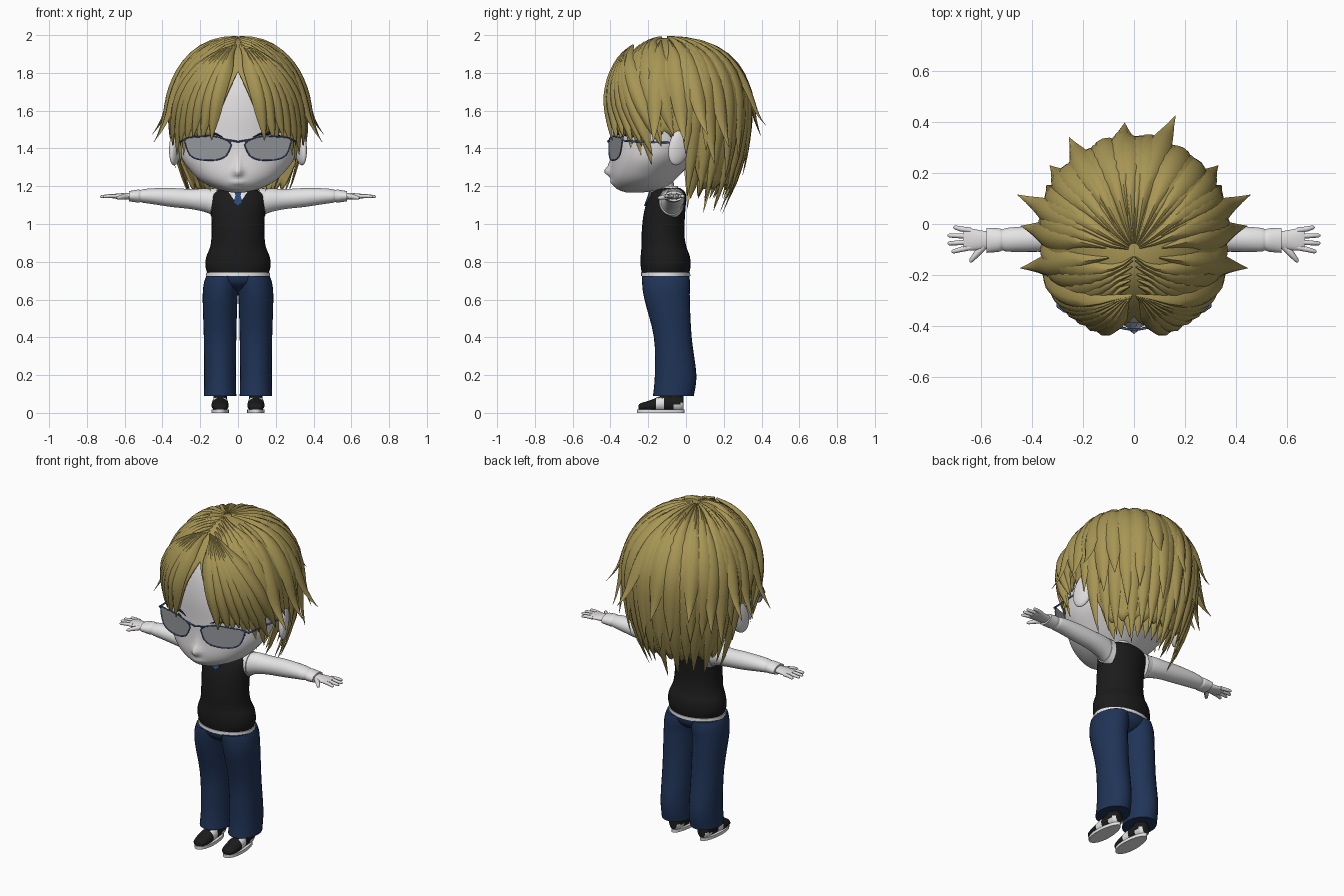
import bpy, bmesh, math, random
from mathutils import Vector, Matrix

if "Cube" in bpy.data.objects:
    bpy.data.objects.remove(bpy.data.objects["Cube"])
random.seed(4)


def material(name, *rgb):
    m = bpy.data.materials.new(name)
    m.use_nodes = True
    m.diffuse_color = (*rgb, 1)
    m.node_tree.nodes["Principled BSDF"].inputs["Base Color"].default_value = (*rgb, 1)
    return m


SKIN = material("pale skin", .74, .72, .72)
WHITE = material("white cloth", .78, .78, .78)
HAIR = material("dark blond", .39, .305, .09)
DENIM = material("navy denim", .014, .034, .095)
BLACK = material("black cloth", .011, .011, .011)
FRAME = material("blue metal", .06, .12, .3)
LENS = material("grey lens", .3, .31, .33)
TIE = material("blue silk", .025, .065, .19)


def finish(name, bm, mats, mirror=False, rule=None, angle=50):
    """Turn a bmesh into a smooth-shaded object, optionally mirrored in x."""
    bmesh.ops.recalc_face_normals(bm, faces=bm.faces)
    me = bpy.data.meshes.new(name)
    bm.to_mesh(me)
    bm.free()
    ob = bpy.data.objects.new(name, me)
    bpy.context.collection.objects.link(ob)
    for m in mats:
        me.materials.append(m)
    if rule:
        for p in me.polygons:
            p.material_index = rule(p.center)
    if mirror:
        ob.modifiers.new("mirror", 'MIRROR')
    bpy.ops.object.select_all(action='DESELECT')
    ob.select_set(True)
    bpy.context.view_layer.objects.active = ob
    bpy.ops.object.shade_smooth_by_angle(angle=math.radians(angle))
    return ob


def skin_rings(bm, rings, closed=False):
    """Bridge rings of points with quads and cap the ends."""
    vs = [[bm.verts.new(p) for p in r] for r in rings]
    n = len(vs[0])
    for a, b in zip(vs, vs[1:] + vs[:1] if closed else vs[1:]):
        for i in range(n):
            j = (i + 1) % n
            bm.faces.new((a[i], a[j], b[j], b[i]))
    if not closed:
        bm.faces.new(vs[0])
        bm.faces.new(vs[-1])


def spline(rows, steps=4):
    """Catmull-Rom resampling of parameter rows."""
    rows = [Vector(r) for r in rows]
    out = []
    for i in range(len(rows) - 1):
        a, b, c, d = rows[max(i - 1, 0)], rows[i], rows[i + 1], rows[min(i + 2, len(rows) - 1)]
        for k in range(steps):
            t = k / steps
            out.append(b + (c - a) * (t / 2) + (a * 2 - b * 5 + c * 4 - d) * (t * t / 2)
                       + (b * 3 - a - c * 3 + d) * (t ** 3 / 2))
    return out + [rows[-1]]


def loft(name, rows, mats, axis='Z', sides=28, **kw):
    """Rows are (height, centre a, radius a, centre b, radius b) along an axis."""
    bm, rings = bmesh.new(), []
    for h, a, ra, b, rb in spline(rows):
        ring = []
        for i in range(sides):
            t = math.tau * i / sides
            u, v = a + ra * math.cos(t), b + rb * math.sin(t)
            ring.append({'Z': (u, v, h), 'X': (h, u, v), 'Y': (u, h, v)}[axis])
        rings.append(ring)
    skin_rings(bm, rings)
    return finish(name, bm, mats, **kw)


def tube(bm, pts, radii, closed=False, sides=8):
    pts = [Vector(p) for p in pts]
    n, rings = len(pts), []
    for i, p in enumerate(pts):
        a = pts[i - 1] if closed or i else p
        b = pts[(i + 1) % n] if closed or i < n - 1 else p
        q = (b - a).to_track_quat('Z', 'Y')
        r = radii[i] if isinstance(radii, (list, tuple)) else radii
        rings.append([p + q @ Vector((r * math.cos(k * math.tau / sides), r * math.sin(k * math.tau / sides), 0))
                      for k in range(sides)])
    skin_rings(bm, rings, closed)


def ball(name, loc, scale, mat, rot=(0, 0, 0)):
    bm = bmesh.new()
    m = Matrix.LocRotScale(Vector(loc), Matrix.Rotation(rot[2], 3, 'Z') @ Matrix.Rotation(rot[0], 3, 'X'), Vector(scale))
    bmesh.ops.create_uvsphere(bm, u_segments=24, v_segments=14, radius=1, matrix=m)
    return finish(name, bm, [mat], True)


# Head, with nose and lips pushed out of the face
head = loft("head", [(1.168, 0, .04, -.27, .05), (1.185, 0, .11, -.24, .125), (1.22, 0, .185, -.23, .158),
                     (1.27, 0, .242, -.21, .187), (1.35, 0, .298, -.17, .222), (1.45, 0, .317, -.125, .263),
                     (1.6, 0, .325, -.075, .31), (1.75, 0, .29, -.06, .29), (1.88, 0, .19, -.06, .19),
                     (1.95, 0, .04, -.06, .04)], [SKIN], sides=112)
for v in head.data.vertices:
    if v.co.y < -.3:
        for depth, wide, z, tall in ((.036, .024, 1.277, .024), (.014, .012, 1.32, .03), (.013, .04, 1.22, .014)):
            v.co.y -= depth * math.exp(-(v.co.x / wide) ** 2 - ((v.co.z - z) / tall) ** 2)
ball("ear", (.33, -.033, 1.415), (.026, .06, .108), SKIN, (-.3, 0, .4))
ball("eye", (.14, -.356, 1.415), (.05, .008, .045), WHITE, (0, 0, .35))
ball("pupil", (.14, -.361, 1.415), (.028, .007, .04), BLACK, (0, 0, .35))
bm = bmesh.new()
tube(bm, [(.08, -.378, 1.46), (.12, -.37, 1.477), (.18, -.345, 1.48), (.23, -.305, 1.465)], [.002, .006, .007, .002])
finish("eyelashes", bm, [BLACK], True)
loft("neck", [(1.12, 0, .055, -.1, .05), (1.25, 0, .055, -.12, .05)], [SKIN])

# Sunglasses
outline = [(.035, 1.42), (.06, 1.445), (.13, 1.465), (.21, 1.462), (.272, 1.455), (.28, 1.43),
           (.255, 1.365), (.2, 1.34), (.11, 1.34), (.06, 1.365), (.035, 1.42)]
rim = [Vector((p.x, -.409 + .9 * p.x ** 2, p.y)) for p in spline(outline, 3)[:-1]]
bm = bmesh.new()
back = Vector((0, .004, 0))
skin_rings(bm, [rim, [p + back for p in rim]])
finish("lens", bm, [LENS], True)
bm = bmesh.new()
tube(bm, rim, .0035, closed=True)
tube(bm, [rim[3], (.025, -.412, 1.44), (0, -.413, 1.435)], .0045)
tube(bm, [rim[12], (.298, -.325, 1.44), (.303, -.27, 1.437), (.32, -.08, 1.43)], .005)
finish("glasses_frame", bm, [FRAME], True)


# Hair: a surface driven by azimuth and a length parameter from the crown
FALL = [(1, 1), (1.2, .98), (1.45, .91), (1.7, .77), (1.9, .6), (2.2, .45)]


def fall(u):
    if u <= 1:
        return math.sin(u * math.pi / 2)
    for (a, ra), (b, rb) in zip(FALL, FALL[1:]):
        if u <= b:
            return ra + (rb - ra) * (u - a) / (b - a)
    return FALL[-1][1]


def hair_point(az, u, off=0):
    r, a = fall(u), math.radians(az)
    up = max(math.cos(min(u, 1) * math.pi / 2), 0) ** .94
    z = 1.615 + .37 * up - max(u - 1, 0) * .6
    n = Vector((math.cos(a) * r, math.sin(a) * r, up)).normalized()
    return Vector((math.cos(a) * r * .355, -.04 - .06 * up ** 8 + math.sin(a) * r * .375, z)) + n * off, n


def cap_end(az):
    d = abs((az + 90 + 180) % 360 - 180)
    if d < 24:
        return .66 + .024 * d
    return 1.236 + .46 * min(max((d - 98) / 14, 0), 1) + .03 * math.sin(az * .5)


bm = bmesh.new()
cols, rows = 120, 22
grid = []
for c in range(cols):
    az = 360 * c / cols
    grid.append([bm.verts.new(hair_point(az, .02 + (cap_end(az) - .02) * k / rows)[0]) for k in range(rows + 1)])
for c in range(cols):
    a, b = grid[c], grid[(c + 1) % cols]
    for k in range(rows):
        bm.faces.new((a[k], a[k + 1], b[k + 1], b[k]))
bm.faces.new([g[0] for g in grid])
cap = finish("hair_cap", bm, [HAIR])
thick = cap.modifiers.new("thickness", 'SOLIDIFY')
thick.thickness, thick.offset = .012, -1

locks = bmesh.new()


def lock(az0, az1, u0, u1, w, flare=.0, off=.002, ease=1.0, h=.013):
    """One tapered strand lying on the hair surface, ending in a point."""
    n, path = 15, []
    for k in range(n):
        t = k / (n - 1)
        path.append(hair_point(az0 + (az1 - az0) * t ** ease, u0 + (u1 - u0) * t, off + flare * t ** 5))
    rings = []
    for k, (p, nor) in enumerate(path):
        t = k / (n - 1)
        tan = path[min(k + 1, n - 1)][0] - path[max(k - 1, 0)][0]
        side = tan.cross(nor).normalized()
        taper = max(1 - t ** 3.4, .02)
        ww = w * taper * min(1, .12 + t * 3) * (.2 + .8 * min(1, fall(u0 + (u1 - u0) * t)))
        hh = h * min(1, taper * 1.3, .3 + t * 4)
        rings.append([p + side * ww * a + nor * hh * b
                      for a, b in ((-.5, -.9), (-.28, .55), (0, 1), (.28, .55), (.5, -.9), (0, -1.2))])
    skin_rings(locks, rings)


def pair(az0, az1, *args, **kw):
    lock(az0, az1, *args, **kw)
    lock(180 - az0, 180 - az1, *args, **kw)


# Inner nape strands, long back strands, then shorter ones over them
for az in range(20, 165, 14):
    lock(az, az, 1.1, 1.8, .13, 0, -.07)
for az in range(12, 172, 12):
    lock(az + 4, az + random.uniform(-4, 4), .04, random.uniform(1.76, 1.95), .13, .012)
for az in range(6, 178, 17):
    lock(az + 3, az + random.uniform(-8, 8), .04, random.uniform(1.35, 1.65), .13, .025, .007)
# Flicked-out spikes around the sides and back
for az, u, f in ((18, 1.24, .13), (-16, 1.3, .12), (4, 1.3, .1), (38, 1.35, .08), (28, 1.5, .07)):
    pair(az - 10, az, .2, u, .12, f, .006)
for az, u, f in ((70, 1.16, .12), (95, 1.25, .07), (125, 1.2, .09)):
    lock(az + 8, az, .2, u, .12, f, .006)
# Side strands swept from the parting, longest in front of the ears
for az, u, u0 in ((-4, 1.25, .05), (-14, 1.34, .08), (-24, 1.5, .13), (-33, 1.42, .2), (-43, 1.36, .26), (-54, 1.3, .32)):
    pair(-84, az, u0, u, .13, .012, .006, ease=.4)
# Parted fringe
for d, u in ((23, 1.29), (32, 1.31), (41, 1.27), (50, 1.32), (59, 1.34), (68, 1.42), (76, 1.34)):
    pair(-88, -90 + d, .38, u, .105, -.004, .027, ease=.55, h=.018)
finish("hair_locks", locks, [HAIR], angle=40)

# Torso
loft("vest", [(.742, 0, .163, -.108, .126), (.78, 0, .173, -.108, .132), (.83, 0, .167, -.11, .13),
              (.88, 0, .147, -.117, .119), (.95, 0, .14, -.122, .113), (1.05, 0, .142, -.115, .11),
              (1.12, 0, .147, -.103, .103), (1.165, 0, .135, -.093, .09), (1.19, 0, .07, -.09, .06)], [BLACK])
loft("shirt_hem", [(.724, 0, .169, -.108, .131), (.742, 0, .168, -.108, .13)], [WHITE])
loft("shirt_collar", [(1.165, 0, .078, -.105, .078), (1.2, 0, .062, -.105, .06)], [WHITE])


def plate(name, pts, mat, y_of):
    bm = bmesh.new()
    skin_rings(bm, [[(x, y_of(z) + d, z) for x, z in pts] for d in (0, .008)])
    finish(name, bm, [mat])


slope = lambda z: -.218 + (z - 1.09) * .35
plate("shirt_front", [(-.06, 1.18), (.06, 1.18), (0, 1.1)], WHITE, slope)
plate("tie", [(-.02, 1.175), (.02, 1.175), (.014, 1.15), (.024, 1.115), (0, 1.095), (-.024, 1.115), (-.014, 1.15)],
      TIE, lambda z: slope(z) - .006)

# Arms and hands
loft("armhole_trim", [(.115, -.08, .07, 1.11, .08), (.146, -.076, .064, 1.118, .071)], [WHITE], 'X', mirror=True)
loft("sleeve", [(.12, -.08, .06, 1.11, .07), (.17, -.07, .058, 1.125, .063), (.25, -.06, .053, 1.132, .053),
                (.35, -.058, .051, 1.14, .05), (.45, -.06, .049, 1.147, .042), (.5, -.062, .046, 1.148, .036),
                (.515, -.062, .041, 1.148, .032), (.53, -.063, .046, 1.148, .034), (.578, -.064, .049, 1.147, .027)],
     [WHITE], 'X', mirror=True)
loft("palm", [(.55, -.063, .03, 1.147, .018), (.6, -.063, .038, 1.147, .017), (.65, -.06, .044, 1.147, .013),
              (.67, -.06, .038, 1.147, .009)], [SKIN], 'X', mirror=True)
bm = bmesh.new()
for y, spread, tip in ((-.025, .012, .708), (-.048, .003, .73), (-.07, -.006, .73), (-.092, -.016, .715)):
    tube(bm, [(.64, y, 1.147), (.68, y + spread * .5, 1.148), (tip - .006, y + spread, 1.145), (tip, y + spread, 1.144)],
         [.011, .01, .008, .003])
tube(bm, [(.585, -.085, 1.145), (.615, -.115, 1.142), (.637, -.142, 1.138), (.642, -.15, 1.137)], [.014, .013, .009, .003])
finish("fingers", bm, [SKIN], True)

# Trousers
loft("trouser_seat", [(.64, 0, .02, -.1, .03), (.655, 0, .07, -.102, .08), (.69, 0, .15, -.106, .118),
                      (.733, 0, .168, -.108, .128)], [DENIM])
loft("trouser_leg", [(.725, .08, .088, -.108, .125), (.68, .088, .094, -.105, .127), (.6, .095, .092, -.1, .12),
                     (.4, .095, .086, -.07, .1), (.2, .095, .084, -.055, .11), (.09, .095, .086, -.067, .108)],
     [DENIM], mirror=True)

# Shoes
loft("shoe_upper", [(-.252, .095, .015, .027, .012), (-.24, .095, .034, .031, .02), (-.19, .095, .045, .037, .03),
                    (-.13, .095, .043, .049, .042), (-.08, .095, .039, .055, .047), (-.03, .095, .037, .055, .045),
                    (-.012, .095, .025, .052, .033)], [BLACK, WHITE], 'Y', mirror=True,
     rule=lambda c: int(-.16 < c.y < -.115 and c.z < .08 or (c.y > -.07 and c.z < .05)))
loft("ankle", [(.05, .095, .036, -.06, .045), (.13, .095, .036, -.06, .045)], [BLACK], mirror=True)
bm = bmesh.new()
sole = [(.095 + .046 * math.cos(t) * (1 - .12 * math.sin(t)), -.134 + .125 * math.sin(t))
        for t in (math.tau * i / 28 for i in range(28))]
skin_rings(bm, [[(x, y, z) for x, y in sole] for z in (0, .018)])
finish("shoe_sole", bm, [WHITE], True)
